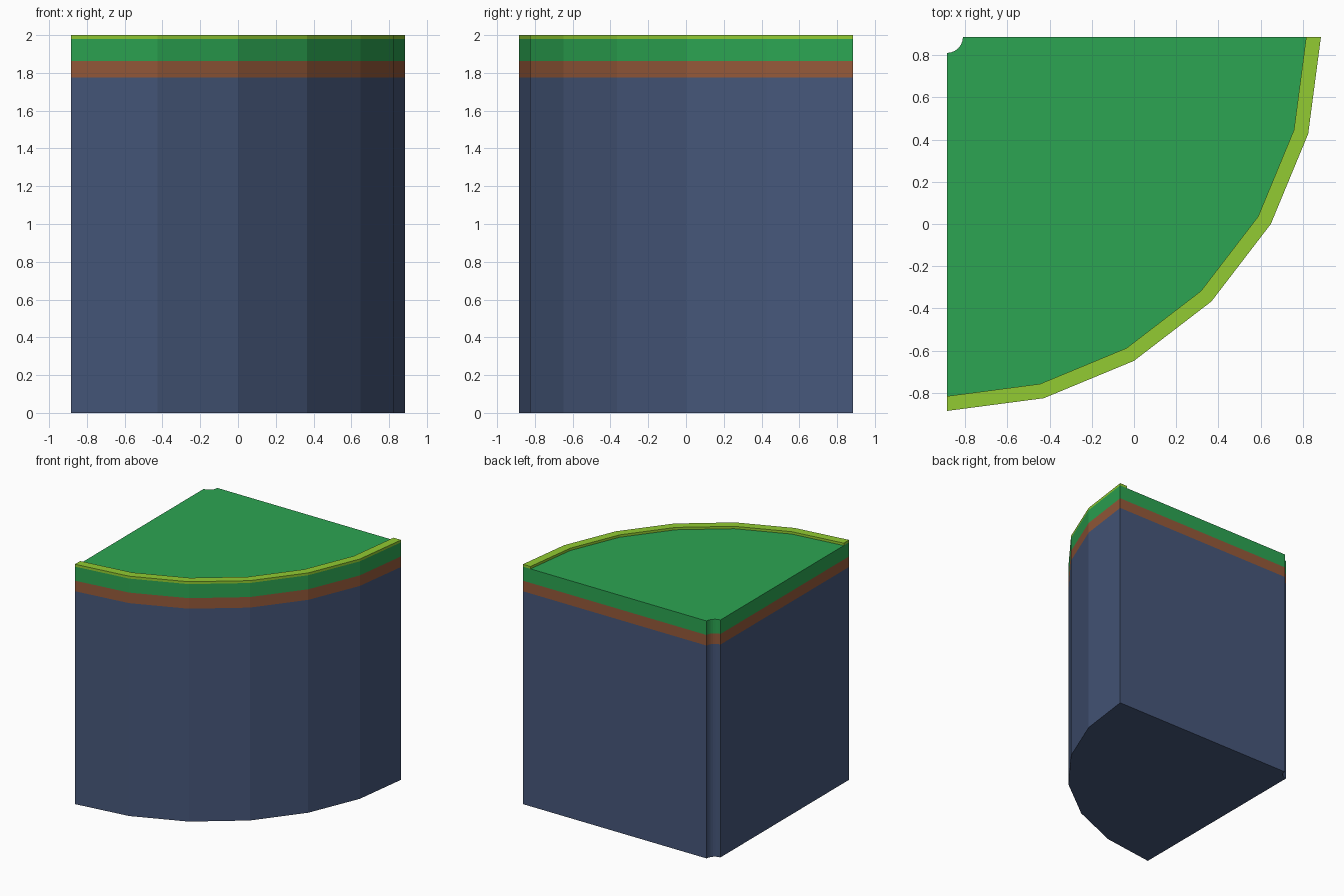
import bpy, bmesh, math

if "Cube" in bpy.data.objects:
    bpy.data.objects.remove(bpy.data.objects["Cube"])

H = 0.885          # half footprint; arcs are centred on the back left corner
R_OUT, R_NOTCH, RIM = 1.77, 0.075, 0.07


def srgb(r, g, b):
    def lin(c):
        c /= 255
        return c / 12.92 if c <= 0.04045 else ((c + 0.055) / 1.055) ** 2.4
    return (lin(r), lin(g), lin(b), 1.0)


def material(name, rgb):
    m = bpy.data.materials.new(name)
    m.diffuse_color = srgb(*rgb)
    m.use_nodes = True
    m.node_tree.nodes["Principled BSDF"].inputs["Base Color"].default_value = m.diffuse_color
    return m


def arc(radius, steps=6):
    # quarter arc from the back edge round to the left edge
    return [(-H + radius * math.cos(math.pi / 2 * i / steps),
             H - radius * math.sin(math.pi / 2 * i / steps)) for i in range(steps + 1)]


def sector(name, r_in, r_out, z0, z1, mat):
    # extrude the outline between two quarter arcs
    outline = arc(r_in) + arc(r_out)[::-1]
    bm = bmesh.new()
    base = bm.faces.new([bm.verts.new((x, y, z0)) for x, y in outline])
    ext = bmesh.ops.extrude_face_region(bm, geom=[base], use_keep_orig=True)
    top = [v for v in ext["geom"] if isinstance(v, bmesh.types.BMVert)]
    bmesh.ops.translate(bm, verts=top, vec=(0, 0, z1 - z0))
    bmesh.ops.recalc_face_normals(bm, faces=bm.faces)
    me = bpy.data.meshes.new(name)
    bm.to_mesh(me)
    bm.free()
    me.materials.append(mat)
    ob = bpy.data.objects.new(name, me)
    bpy.context.collection.objects.link(ob)
    return ob


# stacked ground layers, bottom to top
sector("rock_base", R_NOTCH, R_OUT, 0.0, 1.775, material("slate blue", (70, 87, 122)))
sector("soil_layer", R_NOTCH, R_OUT, 1.775, 1.863, material("soil brown", (150, 90, 58)))
sector("grass_layer", R_NOTCH, R_OUT, 1.863, 1.98, material("grass green", (44, 165, 82)))
# raised lip along the curved edge
sector("grass_rim", R_OUT - RIM, R_OUT, 1.98, 2.0, material("lime green", (146, 203, 50)))
